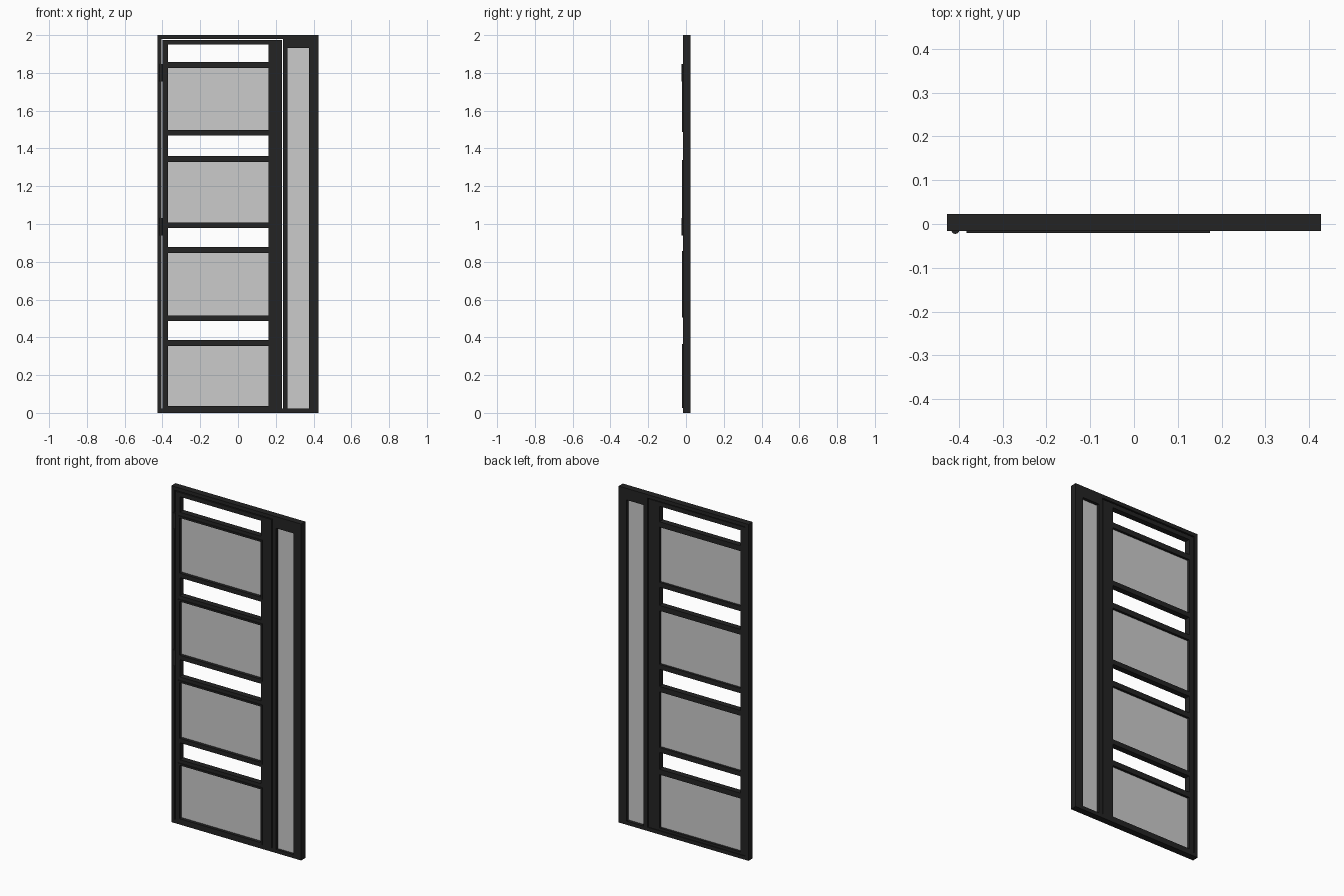
import bpy, math

if "Cube" in bpy.data.objects:
    bpy.data.objects.remove(bpy.data.objects["Cube"])

def material(name, rgba):
    m = bpy.data.materials.new(name)
    m.diffuse_color = rgba
    m.use_nodes = True
    m.node_tree.nodes["Principled BSDF"].inputs["Base Color"].default_value = m.diffuse_color
    return m

DARK = material("dark_metal", (0.017, 0.017, 0.017, 1))
GLASS = material("tinted_glass", (0.525, 0.525, 0.525, 0.45))

def box(name, x, y, z, mat=DARK):
    """Box from (min, max) pairs on each axis."""
    bpy.ops.mesh.primitive_cube_add(size=1, location=[(a + b) / 2 for a, b in (x, y, z)])
    o = bpy.context.object
    o.name = name
    o.scale = [b - a for a, b in (x, y, z)]
    bpy.ops.object.transform_apply(location=False, rotation=False, scale=True)
    o.data.materials.append(mat)
    return o

def ring(name, x, y, z, w):
    """Rectangular frame of width w outside the opening x, z."""
    for side, x0, x1 in (("left", x[0] - w, x[0]), ("right", x[1], x[1] + w)):
        box(f"{name}_{side}", (x0, x1), y, (z[0] - w, z[1] + w))
    for side, z0, z1 in (("bottom", z[0] - w, z[0]), ("top", z[1], z[1] + w)):
        box(f"{name}_{side}", x, y, (z0, z1))

FRAME_Y = (-0.0165, 0.0225)
DOOR_Y = (-0.0165, 0.0185)
GLASS_Y = (-0.002, 0.004)
OPEN_X = (-0.371, 0.162)
SIDE_X = (0.263, 0.375)

# Fixed outer frame
box("left_jamb", (-0.427, -0.405), FRAME_Y, (0, 2))
box("right_jamb", (SIDE_X[1], 0.427), FRAME_Y, (0, 2))
box("sill", (-0.405, SIDE_X[1]), FRAME_Y, (0, 0.022))
box("door_head", (-0.405, 0.238), FRAME_Y, (1.979, 2))
box("sidelight_head", (0.238, SIDE_X[1]), FRAME_Y, (1.931, 2))
box("mullion", (0.238, SIDE_X[0]), FRAME_Y, (0.022, 1.979))
box("sidelight_glass", SIDE_X, GLASS_Y, (0.022, 1.931), GLASS)

# Door leaf stiles, with a thin gap to the frame
box("hinge_stile", (-0.400, OPEN_X[0]), DOOR_Y, (0.022, 1.974))
box("lock_stile", (OPEN_X[1], 0.233), DOOR_Y, (0.022, 1.974))
box("door_top_rail", OPEN_X, DOOR_Y, (1.949, 1.974))
box("door_bottom_rail", OPEN_X, DOOR_Y, (0.022, 0.037))

# Four glazed panels, each with rails and a raised front bead; open slots between
panels = [(0.037, 0.354), (0.515, 0.846), (1.009, 1.328), (1.497, 1.825)]
for i, (z0, z1) in enumerate(panels, 1):
    box(f"panel_glass_{i}", OPEN_X, GLASS_Y, (z0, z1), GLASS)
    box(f"upper_rail_{i}", OPEN_X, DOOR_Y, (z1, z1 + 0.032))
    if i > 1:
        box(f"lower_rail_{i}", OPEN_X, DOOR_Y, (z0 - 0.029, z0))
    ring(f"panel_bead_{i}", OPEN_X, (-0.0205, -0.0165), (z0, z1), 0.011)

# Hinge knuckles on the left gap
for i, z in enumerate((0.985, 1.80), 1):
    bpy.ops.mesh.primitive_cylinder_add(vertices=24, radius=0.009, depth=0.092,
                                        location=(-0.408, -0.0135, z))
    o = bpy.context.object
    o.name = f"hinge_{i}"
    o.data.materials.append(DARK)
    bpy.ops.object.shade_smooth_by_angle(angle=math.radians(30))
